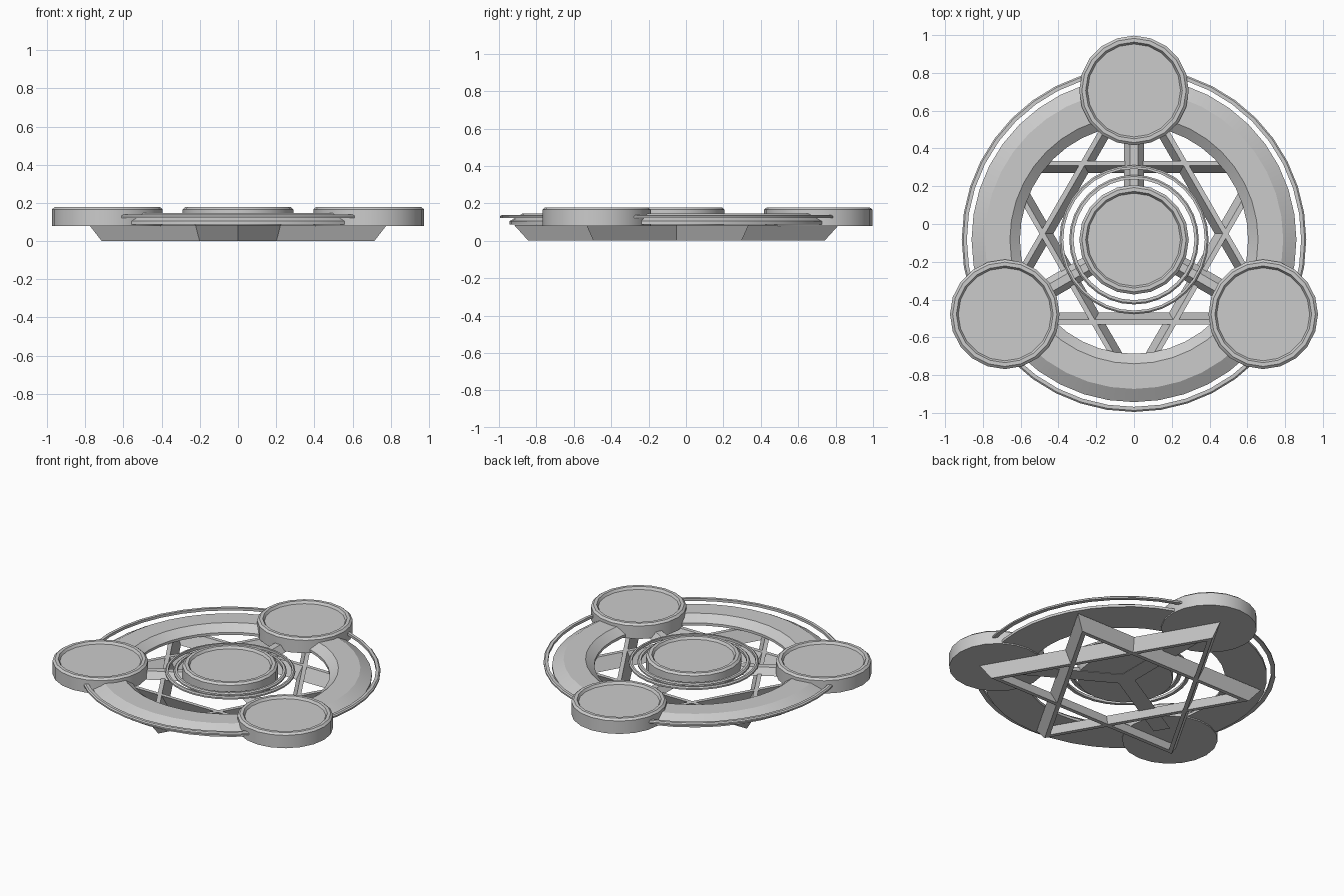
import bpy, bmesh
from math import sin, cos, pi, radians

if "Cube" in bpy.data.objects:
    bpy.data.objects.remove(bpy.data.objects["Cube"])

CY = -0.083  # shared centre of the whole emblem


def finish(name, bm, smooth=True):
    bmesh.ops.remove_doubles(bm, verts=bm.verts, dist=1e-5)
    bmesh.ops.recalc_face_normals(bm, faces=bm.faces)
    me = bpy.data.meshes.new(name)
    bm.to_mesh(me)
    bm.free()
    ob = bpy.data.objects.new(name, me)
    bpy.context.collection.objects.link(ob)
    if smooth:
        bpy.ops.object.select_all(action='DESELECT')
        ob.select_set(True)
        bpy.context.view_layer.objects.active = ob
        bpy.ops.object.shade_smooth_by_angle(angle=radians(25))
    return ob


def lathe(name, profile, n, centre=(0, CY), closed=True, start=pi / 2, smooth=True):
    """Revolve an (r, z) profile in n steps; open profiles get flat end caps."""
    bm = bmesh.new()
    loops = []
    for r, z in profile:
        loops.append([bm.verts.new((centre[0] + r * cos(start + 2 * pi * i / n),
                                    centre[1] + r * sin(start + 2 * pi * i / n), z))
                      for i in range(n)])
    pairs = list(zip(loops, loops[1:]))
    if closed:
        pairs.append((loops[-1], loops[0]))
    for a, b in pairs:
        for i in range(n):
            j = (i + 1) % n
            bm.faces.new((a[i], a[j], b[j], b[i]))
    if not closed:
        bm.faces.new(loops[0])
        bm.faces.new(loops[-1])
    return finish(name, bm, smooth)


# round dishes: one in the middle, three around it
dish = [(0.29, 0.08), (0.29, 0.166), (0.276, 0.178), (0.256, 0.178), (0.246, 0.162)]
lathe("centre_dish", dish, 20, closed=False)
for k in range(3):
    a = pi / 2 + k * 2 * pi / 3
    lathe(f"outer_dish_{k + 1}", dish, 20, (0.79 * cos(a), CY + 0.79 * sin(a)), closed=False)

# broad bevelled ring
lathe("main_ring", [(0.604, 0.088), (0.86, 0.088), (0.86, 0.105), (0.79, 0.146),
                    (0.657, 0.146), (0.604, 0.105)], 40)


# thin rings
def thin_ring(name, r_in, r_out, n):
    lathe(name, [(r_in, 0.121), (r_out, 0.121), (r_out, 0.131),
                 (r_out - 0.008, 0.138), (r_in, 0.138)], n)


thin_ring("outer_thin_ring", 0.885, 0.912, 40)
thin_ring("inner_thin_ring_large", 0.375, 0.395, 32)
thin_ring("inner_thin_ring_small", 0.32, 0.343, 32)

# two triangular frames with leaning walls, forming the star below
for name, r, start in (("upright_triangle", 0.899, pi / 2),
                       ("inverted_triangle", 0.835, -pi / 2)):
    lathe(name, [(r, 0.083), (r - 0.075, 0.0), (r - 0.127, 0.0), (r - 0.052, 0.083)],
          3, start=start, smooth=False)

# three tapered spokes joining the middle dish to the outer dishes
for k in range(3):
    a = pi / 2 + k * 2 * pi / 3
    u, v = (cos(a), sin(a)), (-sin(a), cos(a))
    bm = bmesh.new()
    ends = []
    for d in (0.0, 0.65):
        ends.append([bm.verts.new((u[0] * d + v[0] * w, CY + u[1] * d + v[1] * w, z))
                     for w, z in ((-0.053, 0.074), (0.053, 0.074), (0.021, 0.118), (-0.021, 0.118))])
    bm.faces.new(ends[0])
    bm.faces.new(ends[1])
    for i in range(4):
        j = (i + 1) % 4
        bm.faces.new((ends[0][i], ends[0][j], ends[1][j], ends[1][i]))
    finish(f"spoke_{k + 1}", bm, False)
